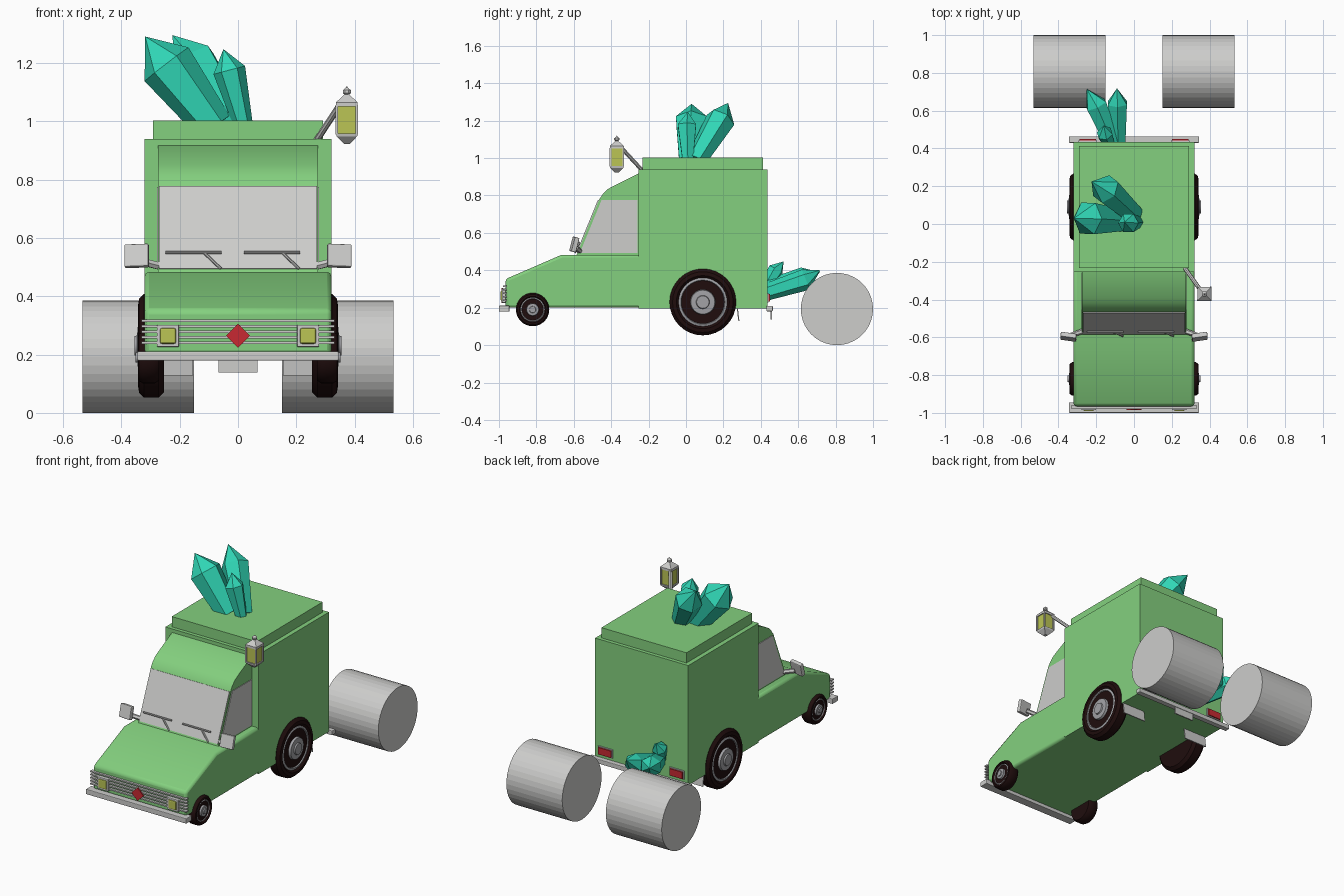
import bpy, bmesh, math
from mathutils import Vector, Matrix

cube = bpy.data.objects.get("Cube")
if cube:
    bpy.data.objects.remove(cube, do_unlink=True)


def material(name, r, g, b):
    m = bpy.data.materials.new(name)
    m.diffuse_color = (r, g, b, 1)
    m.use_nodes = True
    m.node_tree.nodes["Principled BSDF"].inputs["Base Color"].default_value = (r, g, b, 1)
    return m


GREEN = material("van green", .23, .63, .21)
GREY = material("light grey", .61, .61, .6)
RIM = material("rim grey", .36, .36, .38)
TYRE = material("tyre black", .014, .004, .004)
TEAL = material("crystal teal", .03, .68, .47)
YELLOW = material("lamp yellow", .5, .56, .09)
RED = material("signal red", .58, .022, .032)


def finish(name, bm, mat, bevel=0, segments=2, smooth=False):
    bmesh.ops.recalc_face_normals(bm, faces=bm.faces)
    mesh = bpy.data.meshes.new(name)
    bm.to_mesh(mesh)
    bm.free()
    mesh.materials.append(mat)
    ob = bpy.data.objects.new(name, mesh)
    bpy.context.collection.objects.link(ob)
    if bevel:
        mod = ob.modifiers.new("bevel", "BEVEL")
        mod.width, mod.segments, mod.limit_method = bevel, segments, "ANGLE"
    if smooth:
        bpy.ops.object.select_all(action="DESELECT")
        ob.select_set(True)
        bpy.context.view_layer.objects.active = ob
        bpy.ops.object.shade_smooth_by_angle(angle=math.radians(35))
    return ob


def box(name, centre, size, mat, rot=None, bevel=0):
    bm = bmesh.new()
    m = Matrix.Translation(centre) @ (rot or Matrix()) @ Matrix.Diagonal((*size, 1))
    bmesh.ops.create_cube(bm, size=1, matrix=m)
    return finish(name, bm, mat, bevel)


def prism(name, profile, x0, x1, mat, bevel=0, smooth=False):
    """Extrude a (y, z) profile along x."""
    bm = bmesh.new()
    face = bm.faces.new([bm.verts.new((x0, y, z)) for y, z in profile])
    out = bmesh.ops.extrude_face_region(bm, geom=[face])
    bmesh.ops.translate(bm, vec=(x1 - x0, 0, 0),
                        verts=[v for v in out["geom"] if isinstance(v, bmesh.types.BMVert)])
    return finish(name, bm, mat, bevel, smooth=smooth)


def loft(name, rings, sides, mat, turn=0, smooth=False):
    """Join rings given as (centre, radius) with an axis from first to last; radius 0 is a tip."""
    bm = bmesh.new()
    axis = Vector(rings[-1][0]) - Vector(rings[0][0])
    q = axis.to_track_quat("Z", "Y")
    loops = []
    for c, r in rings:
        n = sides if r else 1
        angles = [math.tau * (i + turn) / sides for i in range(n)]
        loops.append([bm.verts.new(Vector(c) + q @ Vector((r * math.cos(a), r * math.sin(a), 0)))
                      for a in angles])
    for a, b in zip(loops, loops[1:]):
        for i in range(sides):
            j = (i + 1) % sides
            quad = [a[i % len(a)], a[j % len(a)], b[j % len(b)], b[i % len(b)]]
            bm.faces.new(list(dict.fromkeys(quad)))
    for end in (loops[0], loops[-1]):
        if len(end) > 2:
            bm.faces.new(end)
    return finish(name, bm, mat, smooth=smooth)


def rod(name, a, b, r, mat, sides=8):
    return loft(name, [(a, r), (b, r)], sides, mat)


# Body: bonnet, cab, cargo box and raised roof
prism("lower_body", [(-.965, .2), (-.965, .353), (-.665, .483), (-.2, .483), (-.2, .2)],
      -.32, .32, GREEN, .015, True)
prism("cab", [(-.59, .47), (-.463, .78), (-.445, .808), (-.42, .833), (-.39, .85),
              (-.255, .917), (-.2, .917), (-.2, .47)], -.274, .274, GREEN, smooth=True)
box("cargo_box", (0, .09, .568), (.64, .69, .742), GREEN)
box("raised_roof", (0, .09, .965), (.584, .645, .075), GREEN)

# Windows as thin plates
slope = Vector((0, .127, .31)).normalized()
normal = Vector((0, -slope.z, slope.y))
lean = Matrix.Rotation(-math.atan2(.127, .31), 4, "X")


def on_glass(x, z, lift=0):
    y = -.59 + (z - .47) * .127 / .31
    return Vector((x, y, z)) + normal * lift


box("windscreen", on_glass(0, .634, .002), (.54, .008, .305), GREY, lean)
side_glass = [(-.568, .492), (-.452, .775), (-.258, .775), (-.258, .492)]
for s, side in ((1, "left"), (-1, "right")):
    prism(side + "_side_window", side_glass, s * .27, s * .278, GREY)

# Wipers
for x in (-.152, .116):
    rod("wiper_blade", on_glass(x - .096, .545, .014), on_glass(x + .096, .545, .014), .005, GREY)
    rod("wiper_arm", on_glass(x + .035, .545, .012), on_glass(x + .093, .49, .012), .005, GREY)

# Nose: bumper, grille slats, badge
box("front_bumper", (0, -.972, .195), (.69, .056, .032), GREY, bevel=.004)
for i in range(5):
    box("grille_slat", (0, -.968, .24 + i * .019), (.66, .022, .008), GREY)
box("red_diamond", (0, -.982, .265), (.058, .008, .058), RED, Matrix.Rotation(math.pi / 4, 4, "Y"))

# Rear: bumper and number plate
box("rear_bumper", (0, .447, .195), (.69, .034, .028), GREY, bevel=.004)
box("rear_plate", (0, .457, .168), (.134, .008, .06), GREY)

# Wheels: profiles of (radius, offset from outer face) spun round the axle
big_tyre = [(.13, .012), (.142, 0), (.162, .003), (.178, .02), (.178, .07), (.16, .088)]
big_rim = [(.13, .02), (.13, .01), (.118, .006), (.112, .018), (.068, .014),
           (.064, -.002), (.036, -.004), (.033, -.012)]


def wheel(name, s, y, z, scale, depth):
    for part, profile, mat in (("tyre", big_tyre, TYRE), ("rim", big_rim, RIM)):
        rings = [((s * (.342 - d * depth), y, z), r * scale) for r, d in profile]
        loft(name + "_" + part, rings, 32, mat, smooth=True)


for s, side in ((1, "left"), (-1, "right")):
    wheel(side + "_rear_wheel", s, .09, .23, 1, 1)
    wheel(side + "_front_wheel", s, -.82, .19, .5, .8)
    box(side + "_mudflap", (s * .235, .278, .168), (.16, .006, .08), GREY,
        Matrix.Rotation(.12, 4, "X"))
    # Lamps
    box(side + "_headlamp_frame", (s * .24, -.972, .264), (.076, .026, .076), GREY, bevel=.004)
    box(side + "_headlamp", (s * .24, -.984, .264), (.054, .014, .054), YELLOW, bevel=.006)
    box(side + "_tail_lamp_frame", (s * .245, .436, .253), (.1, .012, .052), GREY)
    box(side + "_tail_lamp", (s * .245, .443, .253), (.088, .014, .042), RED)
    # Door mirrors
    tilt = Matrix.Rotation(-.25, 4, "X") @ Matrix.Rotation(s * .15, 4, "Z")
    box(side + "_mirror", (s * .347, -.597, .538), (.084, .026, .08), GREY, tilt, .005)
    rod(side + "_mirror_arm", (s * .265, -.565, .502), (s * .335, -.59, .52), .014, GREY, 6)
    # Large barrels behind
    rod(side + "_barrel", (s * .15, .807, .193), (s * .533, .807, .193), .193, GREY, 40)

# Lantern on a bracket
LX, LY = .373, -.37
rod("lantern_bracket", (.27, -.235, .935), (.352, -.35, 1.06), .011, GREY)


def lantern_part(name, steps, sides, mat):
    loft(name, [((LX, LY, z), r) for z, r in steps], sides, mat, .5)


lantern_part("lantern_base", [(.922, .014), (.948, .05), (.958, .053)], 4, GREY)
lantern_part("lantern_glass", [(.955, .045), (1.055, .045)], 4, YELLOW)
lantern_part("lantern_top", [(1.05, .053), (1.064, .053), (1.09, .014), (1.094, .01)], 4, GREY)
lantern_part("lantern_knob", [(1.088, .006), (1.096, .015), (1.106, .015), (1.113, .006), (1.12, 0)],
             8, GREY)
for sx in (-1, 1):
    for sy in (-1, 1):
        box("lantern_post", (LX + sx * .034, LY + sy * .034, 1.005), (.009, .009, .1), GREY)

# Crystals: (base, base radius), (shoulder, shoulder radius), tip
crystals = [
    ((-.08, .02, .98), .065, (-.245, .03, 1.195), .095, (-.318, .03, 1.29)),
    ((0, .05, .98), .055, (-.15, .185, 1.205), .08, (-.225, .225, 1.295)),
    ((.02, .01, .98), .032, (-.03, .005, 1.175), .056, (-.05, .01, 1.247)),
    ((-.11, .42, .3), .045, (-.2, .63, .355), .062, (-.25, .715, .39)),
    ((-.085, .42, .28), .045, (-.088, .64, .35), .058, (-.09, .718, .4)),
    ((-.13, .42, .3), .03, (-.155, .48, .4), .044, (-.16, .522, .447)),
]
for base, r0, shoulder, r1, tip in crystals:
    loft("crystal", [(base, r0), (shoulder, r1), (tip, 0)], 6, TEAL, .5)
